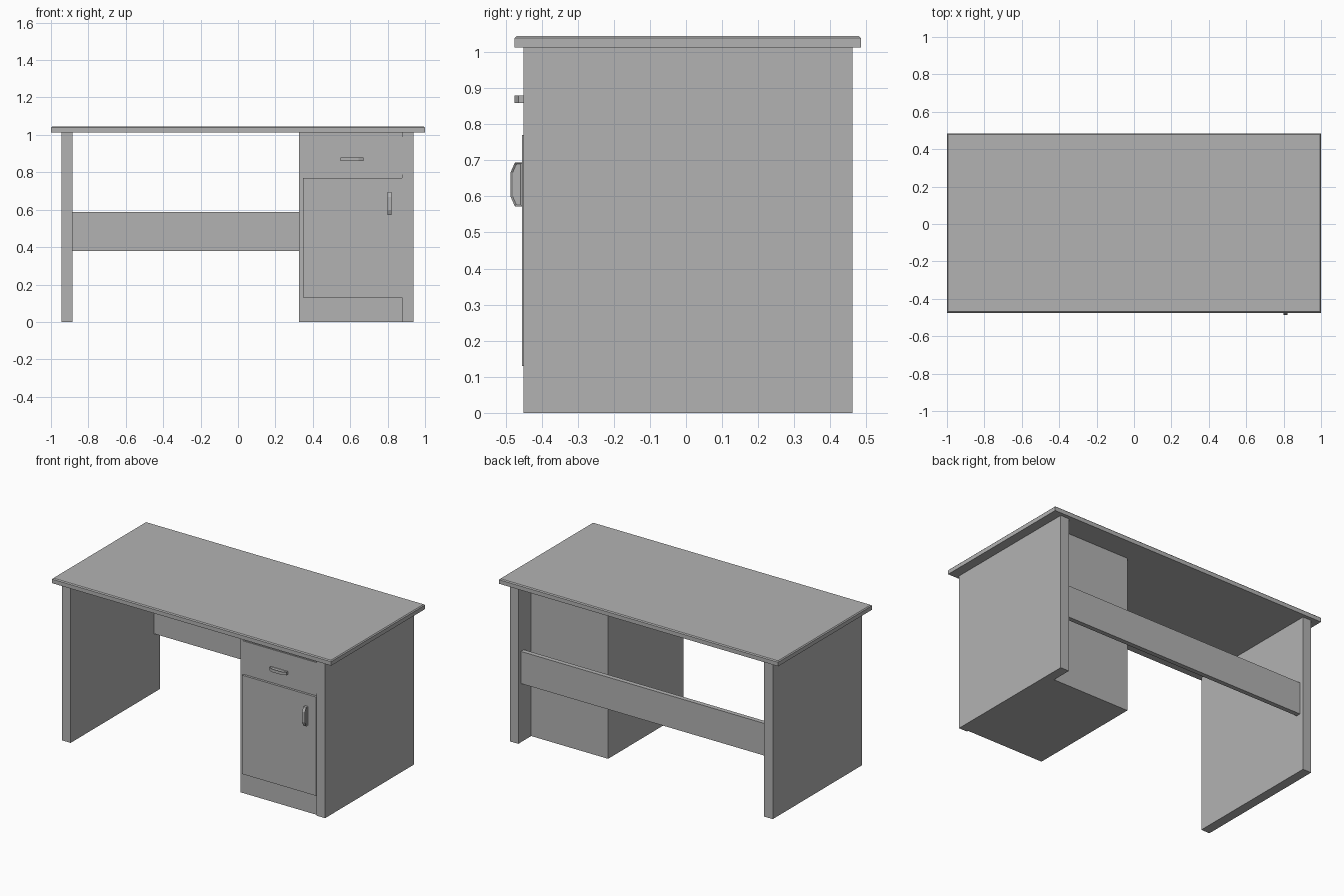
import bpy
import bmesh
from mathutils import Vector

cube = bpy.data.objects.get("Cube")
if cube:
    bpy.data.objects.remove(cube, do_unlink=True)

# One flat grey for the whole desk
grey = bpy.data.materials.new("plain grey")
grey.use_nodes = True
colour = (0.45, 0.45, 0.45, 1)
grey.diffuse_color = colour
grey.node_tree.nodes["Principled BSDF"].inputs["Base Color"].default_value = colour


def finish(name, bm):
    bmesh.ops.recalc_face_normals(bm, faces=bm.faces)
    mesh = bpy.data.meshes.new(name)
    bm.to_mesh(mesh)
    bm.free()
    mesh.materials.append(grey)
    obj = bpy.data.objects.new(name, mesh)
    bpy.context.collection.objects.link(obj)
    return obj


def box(name, x, y, z, top_bevel=0):
    """Box from (min, max) ranges, optionally chamfered around its top."""
    bm = bmesh.new()
    bmesh.ops.create_cube(bm, size=1)
    for v in bm.verts:
        v.co = Vector([r[0] if c < 0 else r[1] for c, r in zip(v.co, (x, y, z))])
    if top_bevel:
        rim = [e for e in bm.edges if all(v.co.z == max(w.co.z for w in bm.verts) for v in e.verts)]
        bmesh.ops.bevel(bm, geom=rim, offset=top_bevel, segments=1, affect='EDGES')
    return finish(name, bm)


def handle(name, centre, upright):
    """Arched grip with recessed sides, extruded from a (length, depth) profile."""
    half = [(0.061, 0), (0.061, 0.02), (0.034, 0.032)]
    profile = half + [(-a, d) for a, d in reversed(half)]
    bm = bmesh.new()
    rings = []
    for w in (-0.01, 0.01):
        ring = []
        for a, d in profile:
            offset = (w, -d, a) if upright else (a, -d, w)
            ring.append(bm.verts.new(Vector(centre) + Vector(offset)))
        rings.append(ring)
    sides = [bm.faces.new(r) for r in rings]
    n = len(profile)
    for i in range(n):
        j = (i + 1) % n
        bm.faces.new((rings[0][i], rings[0][j], rings[1][j], rings[1][i]))
    bmesh.ops.recalc_face_normals(bm, faces=bm.faces)
    bmesh.ops.inset_individual(bm, faces=sides, thickness=0.006, depth=-0.004)
    return finish(name, bm)


# Worktop and side panels
box("worktop", (-1, 1), (-0.475, 0.485), (1.013, 1.045), top_bevel=0.006)
for name, x in (("right_side_panel", -0.945), ("left_side_panel", 0.878)):
    box(name, (x, x + 0.061), (-0.45, 0.462), (0, 1.013))

# Back rail between the side panels
box("back_rail", (-0.884, 0.878), (0.405, 0.435), (0.38, 0.588))

# Cabinet with drawer and door
box("cabinet", (0.327, 0.878), (-0.44, 0.33), (0, 1.013))
box("drawer_front", (0.347, 0.876), (-0.446, -0.439), (0.787, 0.989))
box("door", (0.347, 0.876), (-0.455, -0.439), (0.13, 0.77))

# Handles
handle("drawer_handle", (0.61, -0.444, 0.869), False)
handle("door_handle", (0.81, -0.454, 0.633), True)
